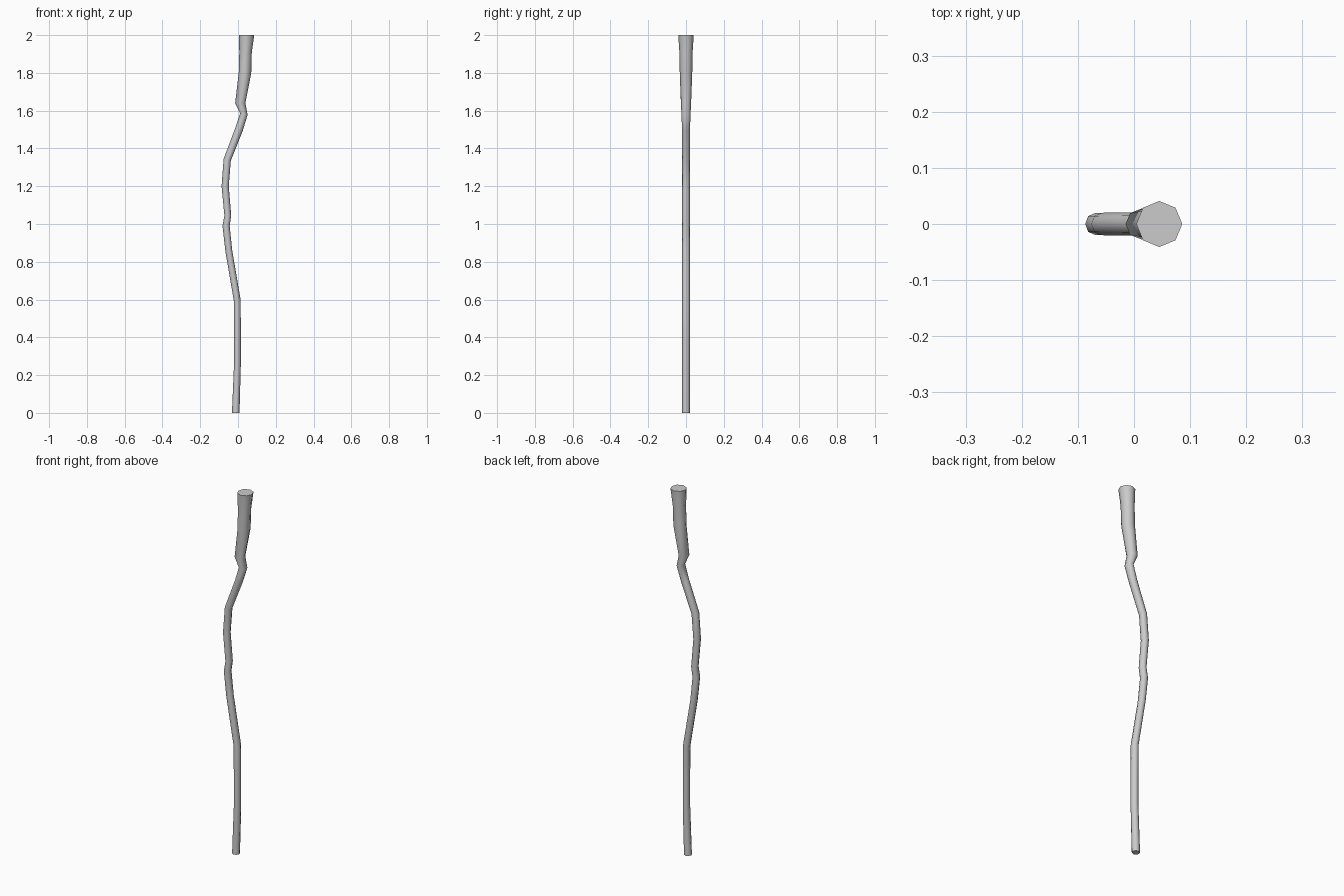
import bpy, bmesh
from math import cos, sin, pi

SIDES = 8
# shaft rings: centre x, height z, half width, half depth, rise of the +x side (tilt)
RINGS = [
    (-0.012, 0.00, 0.020, 0.020, 0.0),
    (-0.003, 0.26, 0.018, 0.020, 0.0),
    (-0.003, 0.43, 0.018, 0.020, 0.0),
    (-0.004, 0.595, 0.018, 0.020, 0.003),
    (-0.049, 0.86, 0.018, 0.020, 0.003),
    (-0.063, 0.99, 0.019, 0.020, 0.0),
    (-0.054, 1.045, 0.018, 0.020, 0.0),
    (-0.068, 1.20, 0.019, 0.020, 0.0),
    (-0.057, 1.34, 0.019, 0.020, -0.005),
    (0.005, 1.50, 0.020, 0.021, -0.007),
    (0.031, 1.582, 0.020, 0.024, -0.004),
    (0.012, 1.64, 0.027, 0.027, 0.0),
    (0.037, 1.80, 0.033, 0.033, -0.002),
    (0.040, 1.91, 0.033, 0.035, 0.0),
    (0.045, 2.00, 0.041, 0.041, 0.0),
]

# crooked staff: skin the rings, then close both ends
bm = bmesh.new()
loops = []
for cx, cz, rx, ry, tilt in RINGS:
    loops.append([bm.verts.new((cx + rx * cos(a), ry * sin(a), cz + tilt * cos(a)))
                  for a in (2 * pi * i / SIDES for i in range(SIDES))])
for lo, hi in zip(loops, loops[1:]):
    for i in range(SIDES):
        j = (i + 1) % SIDES
        bm.faces.new((lo[i], lo[j], hi[j], hi[i]))
bm.faces.new(loops[0][::-1])
bm.faces.new(loops[-1])
mesh = bpy.data.meshes.new("crooked_staff")
bm.to_mesh(mesh)
bm.free()
staff = bpy.data.objects.new("crooked_staff", mesh)
bpy.context.collection.objects.link(staff)

# smooth sides, sharp end caps
bpy.context.view_layer.objects.active = staff
staff.select_set(True)
bpy.ops.object.shade_smooth_by_angle(angle=pi / 3)
